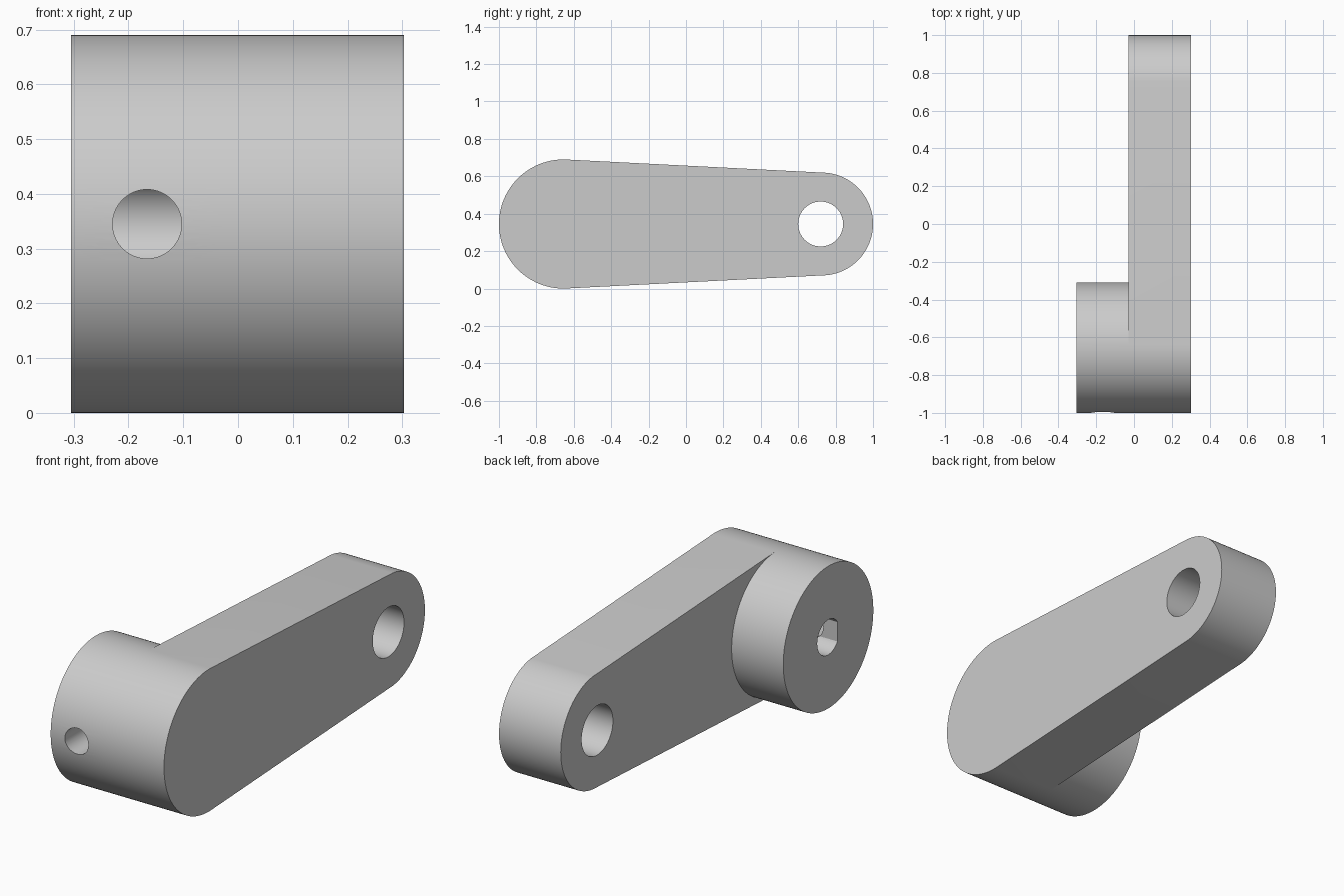
import bpy, bmesh
from math import cos, sin, tau

old = bpy.data.objects.get("Cube")
if old:
    bpy.data.objects.remove(old, do_unlink=True)

MID = 0.345                    # height of the centre line
BIG_Y, BIG_R = -0.655, 0.345   # hub end
TIP_Y, TIP_R = 0.725, 0.275    # tip end
BACK, STEP, FACE = -0.305, -0.028, 0.303


def circle(u, v, r, n=128):
    return [(u + r * cos(tau * i / n), v + r * sin(tau * i / n)) for i in range(n)]


def prism(name, points, start, end, along="x"):
    """Extrude a closed profile along x (profile in y, z) or along y (profile in x, z)."""
    bm = bmesh.new()

    def place(t):
        return [bm.verts.new((t, u, v) if along == "x" else (u, t, v)) for u, v in points]

    a, b = place(start), place(end)
    bm.faces.new(a)
    bm.faces.new(b)
    n = len(points)
    for i in range(n):
        j = (i + 1) % n
        bm.faces.new((a[i], a[j], b[j], b[i]))
    bmesh.ops.recalc_face_normals(bm, faces=bm.faces)
    mesh = bpy.data.meshes.new(name)
    bm.to_mesh(mesh)
    bm.free()
    obj = bpy.data.objects.new(name, mesh)
    bpy.context.collection.objects.link(obj)
    return obj


def combine(target, other, operation):
    mod = target.modifiers.new(operation.lower(), "BOOLEAN")
    mod.object, mod.operation, mod.solver = other, operation, "EXACT"
    bpy.context.view_layer.objects.active = target
    bpy.ops.object.modifier_apply(modifier=mod.name)
    bpy.data.objects.remove(other, do_unlink=True)


# Tapered arm: two arcs joined by their common tangents
split = (BIG_R - TIP_R) / (TIP_Y - BIG_Y)
hub = circle(BIG_Y, MID, BIG_R)
tip = circle(TIP_Y, MID, TIP_R)
hub_arc = [p for p in hub if (p[0] - BIG_Y) / BIG_R <= split]
half = len(tip) // 2
tip_arc = [p for p in tip[half:] + tip[:half] if (p[0] - TIP_Y) / TIP_R >= split]
arm = prism("crank_arm", hub_arc + tip_arc, STEP, FACE)

# Round hub on one side of the arm
combine(arm, prism("hub", hub, BACK, STEP), "UNION")

# Through hole at the tip
combine(arm, prism("tip_hole", circle(0.72, MID, 0.12, 64), STEP - 0.1, FACE + 0.1), "DIFFERENCE")

# Blind D-shaped shaft bore, flat toward the set screw
flat = BIG_Y - 0.07
bore = [(max(y, flat), z) for y, z in circle(BIG_Y, MID, 0.085, 64)]
bore = [p for i, p in enumerate(bore)
        if not (p[0] == flat and bore[i - 1][0] == flat and bore[(i + 1) % len(bore)][0] == flat)]
combine(arm, prism("shaft_bore", bore, BACK - 0.1, STEP), "DIFFERENCE")

# Set screw hole from the front into the bore
combine(arm, prism("screw_hole", circle(-0.166, MID, 0.063, 64), -1.1, BIG_Y, "y"), "DIFFERENCE")

# Plain grey finish
grey = bpy.data.materials.new("plain grey")
grey.use_nodes = True
colour = (0.6, 0.6, 0.6, 1)
grey.diffuse_color = colour
grey.node_tree.nodes["Principled BSDF"].inputs["Base Color"].default_value = colour
arm.data.materials.clear()
arm.data.materials.append(grey)

bpy.ops.object.select_all(action="DESELECT")
arm.select_set(True)
bpy.context.view_layer.objects.active = arm
bpy.ops.object.shade_smooth_by_angle()
